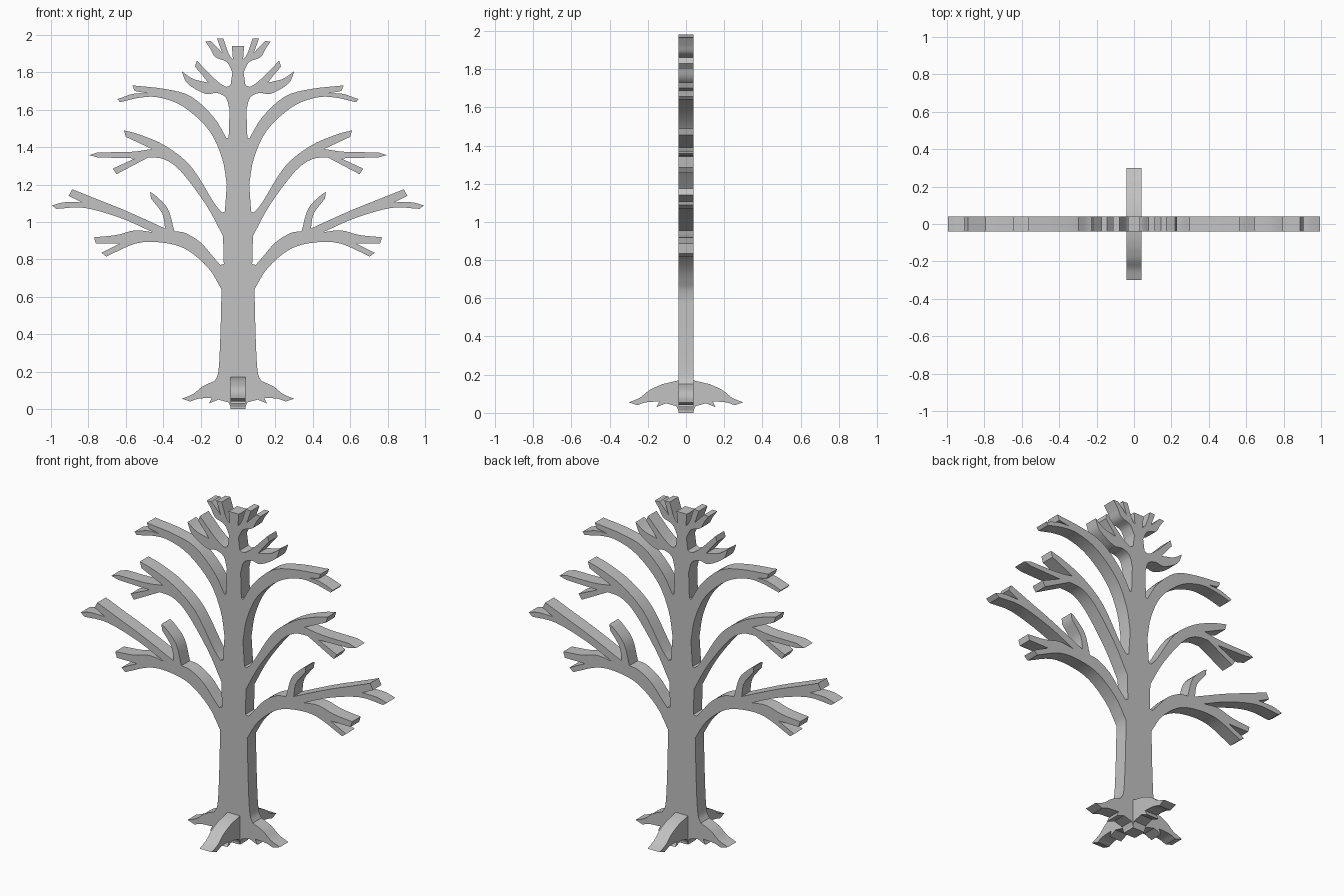
import bpy
import bmesh
from mathutils import Vector

HALF_THICKNESS = 0.04
STEPS = 4

default_cube = bpy.data.objects.get("Cube")
if default_cube:
    bpy.data.objects.remove(default_cube, do_unlink=True)

bark = bpy.data.materials.new("bark grey")
bark.use_nodes = True
bark.diffuse_color = (0.54, 0.54, 0.54, 1)
bark.node_tree.nodes["Principled BSDF"].inputs["Base Color"].default_value = bark.diffuse_color


def smooth_stroke(points):
    """Catmull-Rom curve through the points, without its first point."""
    pts = [Vector(p) for p in points]
    if len(pts) == 2:
        return pts[1:]
    padded = [pts[0] * 2 - pts[1]] + pts + [pts[-1] * 2 - pts[-2]]
    result = []
    for a, b, c, d in zip(padded, padded[1:], padded[2:], padded[3:]):
        for step in range(1, STEPS + 1):
            t = step / STEPS
            result.append((b * 2 + (c - a) * t
                           + (a * 2 - b * 5 + c * 4 - d) * t ** 2
                           + (b * 3 - a - c * 3 + d) * t ** 3) / 2)
    return result


def trace(start, strokes):
    """Join strokes end to end; each join is a sharp corner."""
    outline = [Vector(start)]
    for stroke in strokes:
        outline += smooth_stroke([outline[-1]] + stroke)
    return outline


def mirrored_slab(name, half_outline, along_y=False):
    """Mirror half an outline, extrude it and give it the bark material."""
    left = [Vector((-p.x, p.y)) for p in reversed(half_outline) if p.x > 0.001]
    bm = bmesh.new()
    verts = []
    for p in half_outline + left:
        if along_y:
            co = (HALF_THICKNESS, p.x, p.y)
        else:
            co = (p.x, -HALF_THICKNESS, p.y)
        verts.append(bm.verts.new(co))
    face = bm.faces.new(verts)
    extruded = bmesh.ops.extrude_face_region(bm, geom=[face], use_keep_orig=True)
    moved = [g for g in extruded["geom"] if isinstance(g, bmesh.types.BMVert)]
    depth = HALF_THICKNESS * 2
    offset = Vector((-depth, 0, 0)) if along_y else Vector((0, depth, 0))
    bmesh.ops.translate(bm, verts=moved, vec=offset)
    bmesh.ops.recalc_face_normals(bm, faces=bm.faces)
    mesh = bpy.data.meshes.new(name)
    bm.to_mesh(mesh)
    bm.free()
    mesh.materials.append(bark)
    obj = bpy.data.objects.new(name, mesh)
    bpy.context.collection.objects.link(obj)
    bpy.ops.object.select_all(action="DESELECT")
    obj.select_set(True)
    bpy.context.view_layer.objects.active = obj
    bpy.ops.object.shade_smooth_by_angle(angle=0.6)
    return obj


# Root: jagged underside out to the tip, then back up its top edge
root_underside = [
    [(0.035, 0)], [(0.05, 0.035)], [(0.105, 0.05)], [(0.155, 0.03)], [(0.14, 0.06)],
    [(0.21, 0.055), (0.255, 0.04)], [(0.3, 0.055)],
]
root_top = [[(0.24, 0.08), (0.19, 0.12), (0.125, 0.15)]]

# Trunk side, from the flare up to the lowest bough
trunk_side = [[(0.105, 0.2), (0.095, 0.37), (0.088, 0.64)]]

# Lowest bough: drooping twigs, long forked limb and an upright twig
lower_bough = [
    [(0.16, 0.755), (0.28, 0.855), (0.41, 0.89), (0.545, 0.885), (0.705, 0.815)],
    [(0.73, 0.835)], [(0.63, 0.885)], [(0.76, 0.885)], [(0.77, 0.918)],
    [(0.65, 0.93), (0.55, 0.955), (0.455, 0.945)],
    [(0.625, 1.02), (0.82, 1.075), (0.97, 1.07)],
    [(0.995, 1.088)], [(0.93, 1.105), (0.835, 1.105)], [(0.905, 1.14)], [(0.887, 1.175)],
    [(0.75, 1.12), (0.6, 1.06), (0.39, 0.965)],
    [(0.405, 1.045), (0.465, 1.125)], [(0.47, 1.16)],
    [(0.44, 1.14), (0.375, 1.07), (0.34, 0.95)],
    [(0.28, 0.94), (0.2, 0.89), (0.13, 0.81), (0.095, 0.77)],
    [(0.076, 0.775)], [(0.08, 0.925)],
]

# Middle bough: short lower twig, level twig and rising twig
middle_bough = [
    [(0.17, 1.09), (0.305, 1.27), (0.395, 1.335), (0.48, 1.345)],
    [(0.65, 1.255)], [(0.67, 1.285)], [(0.55, 1.34)], [(0.75, 1.345)],
    [(0.795, 1.357)], [(0.75, 1.372)], [(0.57, 1.375), (0.46, 1.39)],
    [(0.6, 1.455)], [(0.61, 1.49)],
    [(0.52, 1.465), (0.385, 1.405), (0.25, 1.295), (0.13, 1.105), (0.085, 1.05)],
    [(0.07, 1.055)], [(0.06, 1.2)],
]

# Upper bough: arching limb with a split end
upper_bough = [
    [(0.085, 1.34), (0.155, 1.49), (0.29, 1.615), (0.42, 1.665), (0.52, 1.665), (0.63, 1.64)],
    [(0.645, 1.656)], [(0.56, 1.685), (0.485, 1.688)], [(0.553, 1.7)], [(0.565, 1.73)],
    [(0.385, 1.71), (0.25, 1.67), (0.13, 1.56), (0.06, 1.445)],
    [(0.05, 1.45)], [(0.045, 1.6)],
]

# Small forked twig below the crown
upper_twig = [
    [(0.065, 1.665), (0.115, 1.69), (0.175, 1.685), (0.27, 1.74), (0.3, 1.805)],
    [(0.24, 1.765), (0.16, 1.745)], [(0.195, 1.79), (0.23, 1.83)], [(0.22, 1.862)],
    [(0.13, 1.77), (0.07, 1.725), (0.04, 1.73)], [(0.03, 1.8)],
]

# Crown: split side twig and blunt leader
crown = [
    [(0.06, 1.855), (0.12, 1.88), (0.147, 1.925)], [(0.175, 1.965)], [(0.145, 1.967)],
    [(0.085, 1.905)], [(0.112, 1.98)], [(0.078, 1.982)], [(0.05, 1.9), (0.027, 1.87)],
    [(0.033, 1.94)], [(0, 1.94)],
]

tree = (root_underside + root_top + trunk_side + lower_bough
        + middle_bough + upper_bough + upper_twig + crown)
mirrored_slab("tree_trunk_and_boughs", trace((0, 0), tree))

# Front and back roots cross the trunk at right angles
cross_top = root_top + [[(0.04, 0.17)], [(0, 0.17)]]
mirrored_slab("front_and_back_roots", trace((0, 0), root_underside + cross_top), along_y=True)
